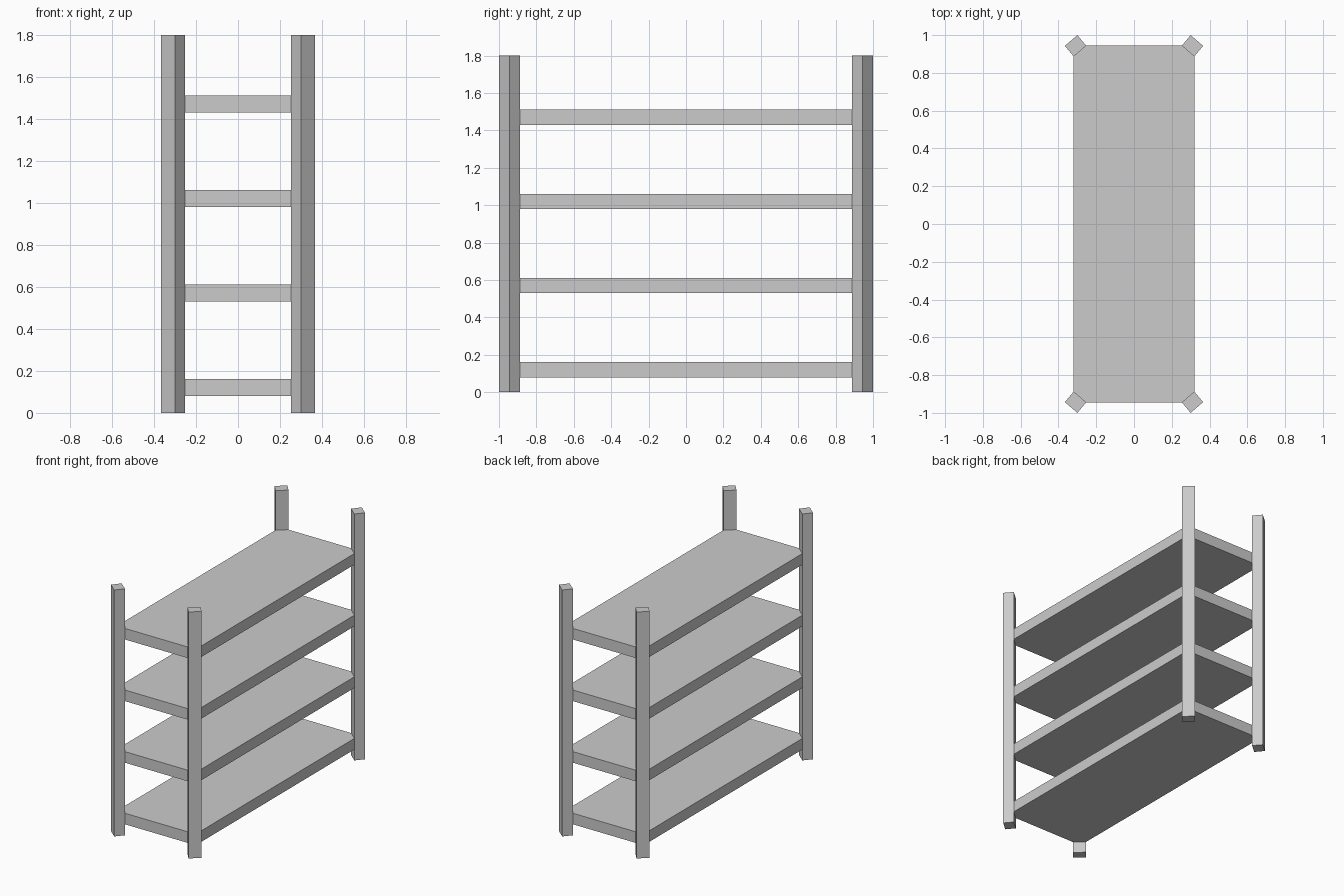
import bpy
import bmesh

if "Cube" in bpy.data.objects:
    bpy.data.objects.remove(bpy.data.objects["Cube"])

POST_HEIGHT = 1.8
SHELF_THICKNESS = 0.081
SHELF_BOTTOMS = [0.08 + 0.45 * i for i in range(4)]

# Inner face of each diagonal post, shared with the cut shelf corners
INNER_A = (0.253, 0.944)
INNER_B = (0.319, 0.887)
OUTER_B = (0.366, 0.943)
OUTER_A = (0.300, 1.0)


def prism(name, outline, z0, height):
    """Extrude a flat outline upwards."""
    bm = bmesh.new()
    face = bm.faces.new([bm.verts.new((x, y, z0)) for x, y in outline])
    top = bmesh.ops.extrude_face_region(bm, geom=[face])["geom"]
    bmesh.ops.translate(bm, vec=(0, 0, height),
                        verts=[v for v in top if isinstance(v, bmesh.types.BMVert)])
    bmesh.ops.recalc_face_normals(bm, faces=bm.faces)
    mesh = bpy.data.meshes.new(name)
    bm.to_mesh(mesh)
    bm.free()
    obj = bpy.data.objects.new(name, mesh)
    bpy.context.collection.objects.link(obj)
    return obj


# Four corner posts, turned diagonally
for sx, side in ((-1, "left"), (1, "right")):
    for sy, end in ((-1, "front"), (1, "back")):
        outline = [(sx * x, sy * y) for x, y in (INNER_A, INNER_B, OUTER_B, OUTER_A)]
        prism(f"{end}_{side}_post", outline, 0, POST_HEIGHT)

# Four shelf boards with corners cut to meet the posts
hx, hy = INNER_B[0], INNER_A[1]
cx, cy = INNER_A[0], INNER_B[1]
board = [(cx, hy), (hx, cy), (hx, -cy), (cx, -hy),
         (-cx, -hy), (-hx, -cy), (-hx, cy), (-cx, hy)]
for i, z in enumerate(SHELF_BOTTOMS):
    prism(f"shelf_{i + 1}", board, z, SHELF_THICKNESS)
